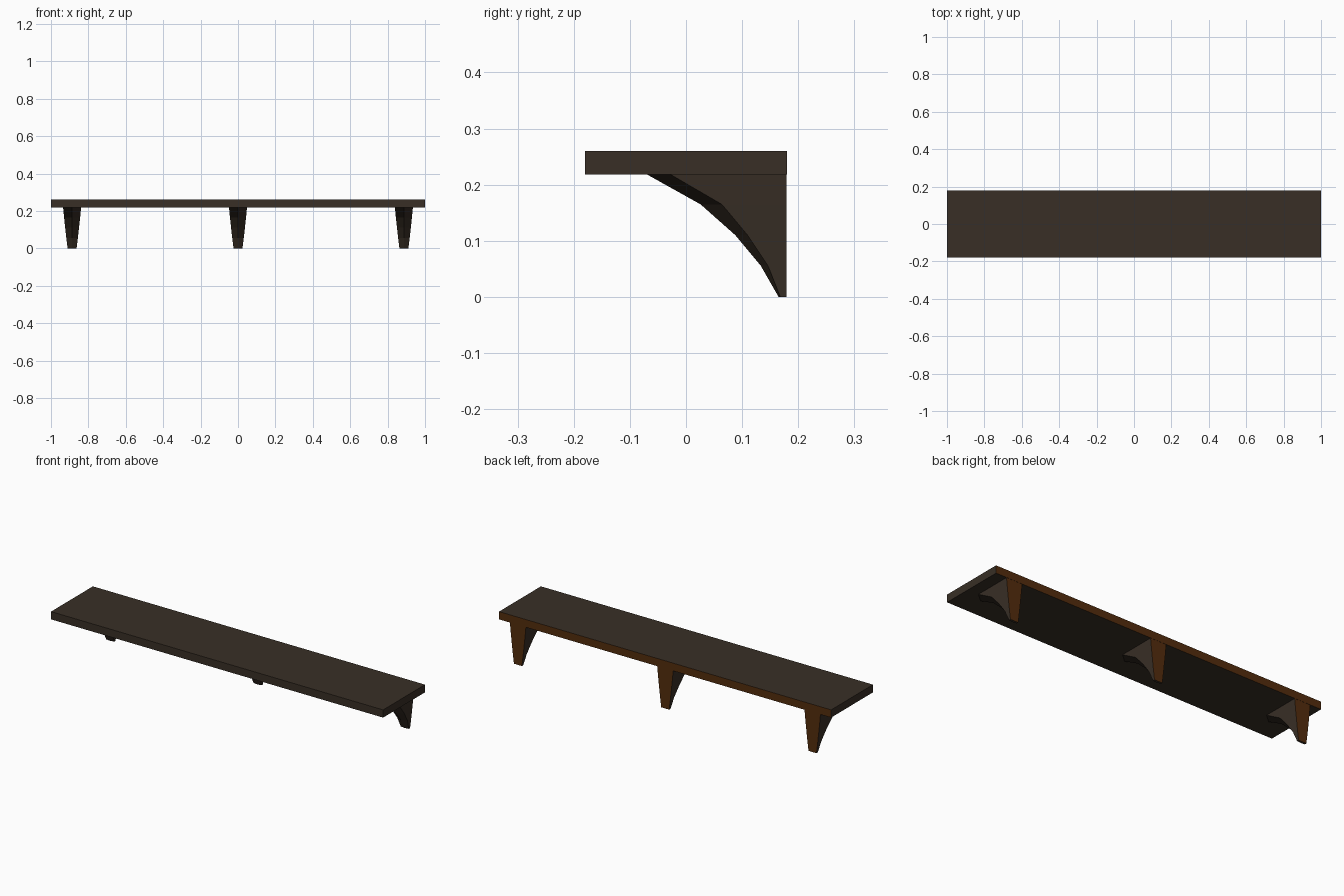
import bpy, bmesh

if "Cube" in bpy.data.objects:
    bpy.data.objects.remove(bpy.data.objects["Cube"])

def material(name, rgb):
    m = bpy.data.materials.new(name)
    m.diffuse_color = (*rgb, 1)
    m.use_nodes = True
    m.node_tree.nodes["Principled BSDF"].inputs["Base Color"].default_value = m.diffuse_color
    return m

dark_wood = material("dark wood", (0.040, 0.028, 0.019))
raw_back = material("brown back wood", (0.088, 0.026, 0.004))

def finish(name, bm):
    # every face pointing backwards gets the brown colour
    bmesh.ops.recalc_face_normals(bm, faces=bm.faces)
    for f in bm.faces:
        f.material_index = 1 if f.normal.y > 0.9 else 0
    me = bpy.data.meshes.new(name)
    bm.to_mesh(me)
    bm.free()
    me.materials.append(dark_wood)
    me.materials.append(raw_back)
    ob = bpy.data.objects.new(name, me)
    bpy.context.collection.objects.link(ob)
    return ob

# Shelf board
Z0, Z1 = 0.218, 0.26
bm = bmesh.new()
bmesh.ops.create_cube(bm, size=1)
for v in bm.verts:
    v.co = (v.co.x * 2, v.co.y * 0.36, (Z0 + Z1) / 2 + v.co.z * (Z1 - Z0))
finish("shelf_board", bm)

# Bracket sections: height, half width, y of side edge, y of centre ridge
SECTIONS = [
    (0.000, 0.024, 0.168, 0.165),
    (0.056, 0.031, 0.146, 0.133),
    (0.110, 0.037, 0.110, 0.088),
    (0.165, 0.043, 0.064, 0.026),
    (Z0,    0.048, -0.027, -0.069),
]
BACK = 0.179

def bracket(name, x):
    bm = bmesh.new()
    rings = []
    for z, w, ys, yc in SECTIONS:
        pts = [(-w, BACK), (-w, ys), (0, yc), (w, ys), (w, BACK)]
        rings.append([bm.verts.new((x + px, py, z)) for px, py in pts])
    for a, b in zip(rings, rings[1:]):
        for i in range(5):
            j = (i + 1) % 5
            bm.faces.new((a[i], a[j], b[j], b[i]))
    bm.faces.new(rings[0])
    bm.faces.new(rings[-1])
    finish(name, bm)

# Three evenly spaced brackets
for label, x in (("left", -0.887), ("middle", 0.0), ("right", 0.887)):
    bracket(label + "_bracket", x)
